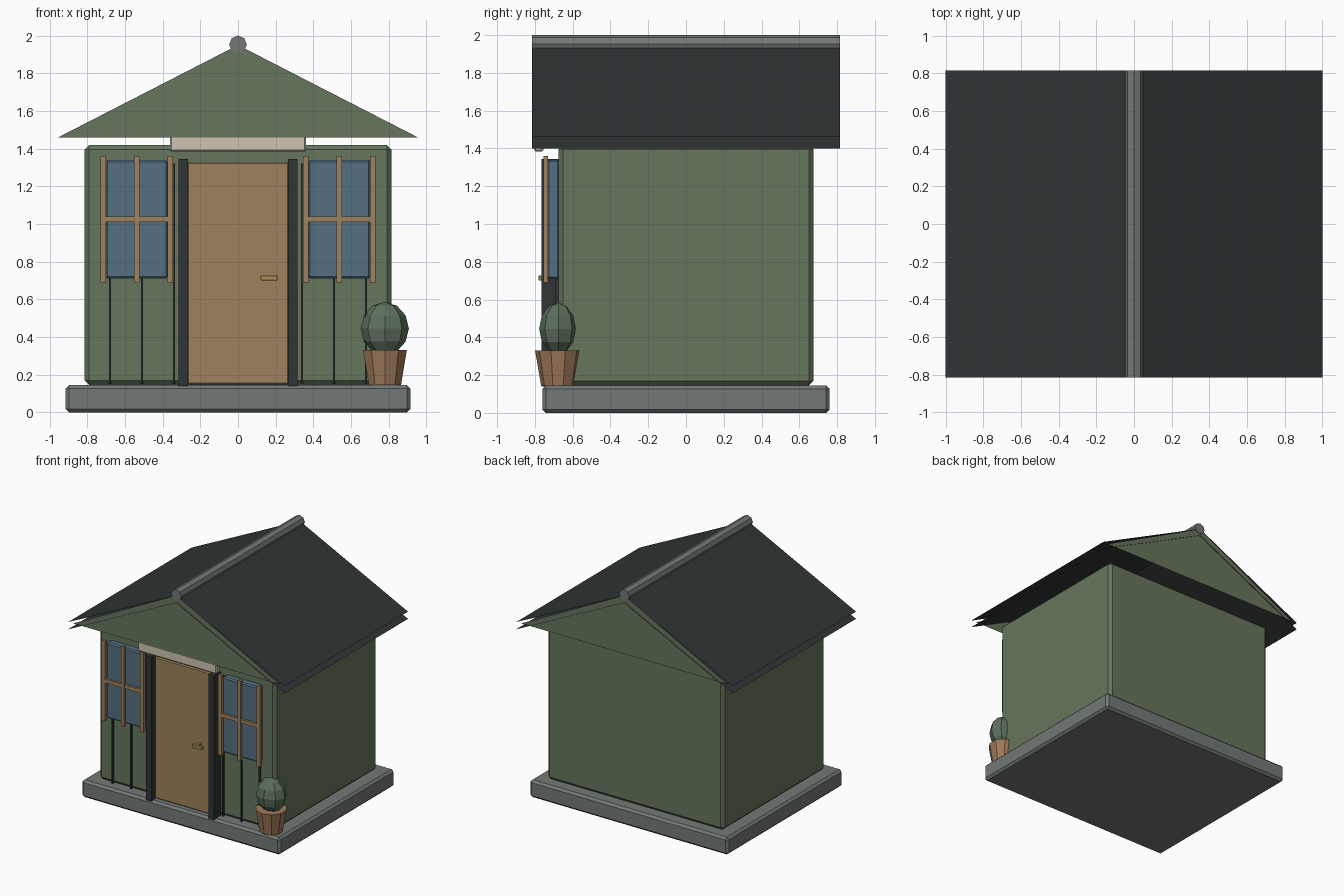
import bpy, bmesh, math

if "Cube" in bpy.data.objects:
    bpy.data.objects.remove(bpy.data.objects["Cube"])

def mat(name, r, g, b):
    m = bpy.data.materials.new(name)
    m.diffuse_color = (r, g, b, 1)
    m.use_nodes = True
    m.node_tree.nodes["Principled BSDF"].inputs["Base Color"].default_value = m.diffuse_color
    return m

GREEN = mat("green_paint", 0.13, 0.18, 0.11)
STONE = mat("stone", 0.17, 0.19, 0.18)
DARK = mat("charcoal", 0.03, 0.035, 0.035)
WOOD = mat("wood", 0.34, 0.22, 0.11)
GLASS = mat("glass", 0.09, 0.16, 0.22)
CREAM = mat("cream", 0.62, 0.55, 0.44)
BRASS = mat("brass", 0.38, 0.28, 0.09)
CLAY = mat("clay", 0.34, 0.19, 0.10)
LEAF = mat("leaf", 0.11, 0.16, 0.11)

def finish(name, bm, material):
    me = bpy.data.meshes.new(name)
    bm.to_mesh(me)
    bm.free()
    me.materials.append(material)
    ob = bpy.data.objects.new(name, me)
    bpy.context.collection.objects.link(ob)
    return ob

def box(name, x, y, z, material, bevel=0.0):
    """Box from (min, max) pairs, with an optional chamfer."""
    bm = bmesh.new()
    bmesh.ops.create_cube(bm, size=1)
    for v in bm.verts:
        for i, (a, b) in enumerate((x, y, z)):
            v.co[i] = (a + b) / 2 + v.co[i] * (b - a)
    if bevel:
        bmesh.ops.bevel(bm, geom=bm.edges[:], offset=bevel, segments=1, affect='EDGES')
    return finish(name, bm, material)

def sheet(name, points, material):
    bm = bmesh.new()
    bm.faces.new([bm.verts.new(p) for p in points])
    return finish(name, bm, material)

# Plinth and walls
box("base", (-0.915, 0.915), (-0.76, 0.76), (0, 0.145), STONE, 0.018)
box("walls", (-0.815, 0.815), (-0.675, 0.675), (0.145, 1.42), GREEN, 0.025)

# Plank seams on the front
for i in range(-4, 5):
    x = i * 0.17
    box("plank_seam", (x - 0.006, x + 0.006), (-0.69, -0.67), (0.15, 1.32), DARK)

# Flat gables at both ends
for name, y, s in (("front_gable", -0.81, 1), ("back_gable", 0.81, -1)):
    sheet(name, [(-0.955 * s, y, 1.46), (0.955 * s, y, 1.46), (0, y, 1.95)], GREEN)

# Roof: an upper and a lower thin sheet on each slope
for side, s in (("right", 1), ("left", -1)):
    for layer, drop in (("upper", 0.0), ("lower", 0.06)):
        pts = [(0, -0.815, 1.95 - drop), (s, -0.815, 1.46 - drop),
               (s, 0.815, 1.46 - drop), (0, 0.815, 1.95 - drop)]
        if (s > 0) != (layer == "upper"):
            pts.reverse()
        sheet(f"{side}_roof_{layer}", pts, DARK)

# Eight-sided ridge cap
bpy.ops.mesh.primitive_cylinder_add(vertices=8, radius=0.047, depth=1.63,
                                    location=(0, 0, 1.953), rotation=(math.pi / 2, 0, 0))
ridge = bpy.context.object
ridge.name = "ridge_cap"
ridge.data.materials.append(STONE)

# Door, posts and handle
box("door", (-0.27, 0.27), (-0.715, -0.67), (0.148, 1.33), WOOD, 0.008)
for s in (-1, 1):
    box("door_post", (s * 0.29 - 0.025, s * 0.29 + 0.025), (-0.765, -0.67), (0.14, 1.345), DARK)
box("door_handle", (0.12, 0.21), (-0.78, -0.755), (0.70, 0.727), BRASS, 0.003)
box("handle_stem", (0.14, 0.16), (-0.76, -0.71), (0.706, 0.721), BRASS)

# Windows with glazing bars
for s in (-1, 1):
    c = s * 0.538
    box("window_glass", (c - 0.165, c + 0.165), (-0.735, -0.67), (0.71, 1.34), GLASS, 0.01)
    for dx in (-0.178, 0, 0.178):
        box("window_upright", (c + dx - 0.015, c + dx + 0.015), (-0.755, -0.73), (0.69, 1.36), WOOD)
    box("window_crossbar", (c - 0.178, c + 0.178), (-0.753, -0.73), (1.01, 1.04), WOOD)

# Blank sign board, partly behind the gable
box("sign_board", (-0.362, 0.362), (-0.805, -0.755), (1.385, 1.53), CREAM, 0.008)

# Potted shrub
bpy.ops.mesh.primitive_cone_add(vertices=10, radius1=0.09, radius2=0.122, depth=0.185,
                                location=(0.78, -0.677, 0.2375))
pot = bpy.context.object
pot.name = "plant_pot"
pot.data.materials.append(CLAY)
bpy.ops.mesh.primitive_uv_sphere_add(segments=8, ring_count=6, radius=1, location=(0.78, -0.675, 0.445))
shrub = bpy.context.object
shrub.name = "shrub"
shrub.scale = (0.127, 0.102, 0.14)
shrub.data.materials.append(LEAF)
